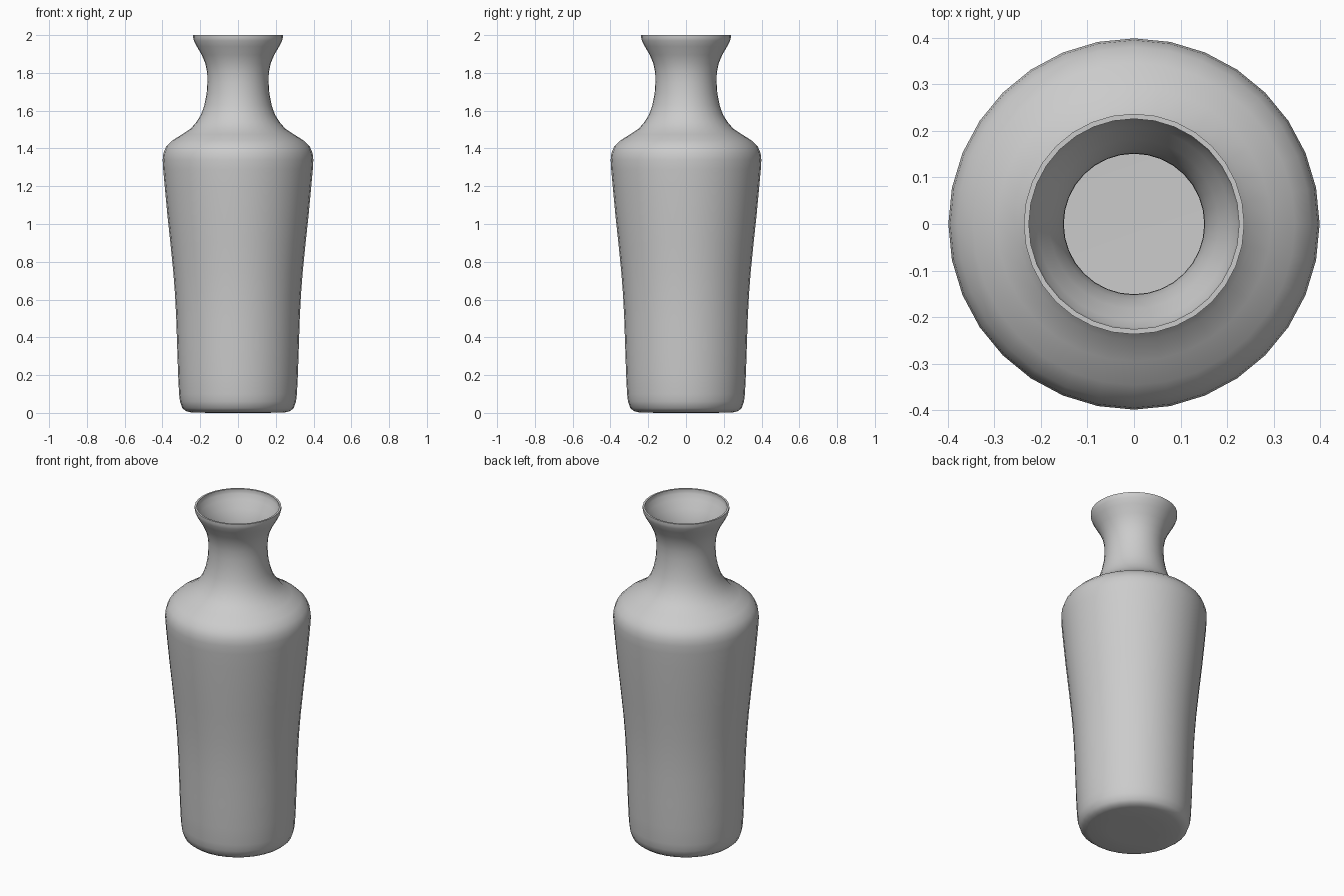
import bpy, bmesh, math

if "Cube" in bpy.data.objects:
    bpy.data.objects.remove(bpy.data.objects["Cube"])

# Outer profile as (radius, height), from base centre up to the lip
PROFILE = [(0, 0.0), (0.15, 0.0), (0.25, 0.003), (0.275, 0.009), (0.295, 0.025), (0.307, 0.06),
           (0.312, 0.10), (0.317, 0.20), (0.322, 0.35), (0.327, 0.50),
           (0.333, 0.62), (0.343, 0.75), (0.358, 0.90), (0.374, 1.05),
           (0.388, 1.20), (0.396, 1.29), (0.399, 1.34), (0.395, 1.375),
           (0.380, 1.41), (0.346, 1.443), (0.295, 1.475), (0.250, 1.505),
           (0.220, 1.54), (0.195, 1.58), (0.178, 1.63), (0.166, 1.69),
           (0.162, 1.75), (0.163, 1.80), (0.173, 1.85), (0.192, 1.895),
           (0.218, 1.94), (0.233, 1.97), (0.237, 1.985), (0.237, 2.0)]
SEGMENTS = 32

# Lathe the profile around z
bm = bmesh.new()
verts = [bm.verts.new((r, 0, z)) for r, z in PROFILE]
edges = [bm.edges.new(pair) for pair in zip(verts, verts[1:])]
bmesh.ops.spin(bm, geom=verts + edges, cent=(0, 0, 0), axis=(0, 0, 1),
               angle=2 * math.pi, steps=SEGMENTS)
bmesh.ops.remove_doubles(bm, verts=bm.verts, dist=0.0005)
bmesh.ops.recalc_face_normals(bm, faces=bm.faces)

# Make sure the base faces down, so the wall grows inwards
bm.normal_update()
base = min(bm.faces, key=lambda f: f.calc_center_median().z)
if base.normal.z > 0:
    bmesh.ops.reverse_faces(bm, faces=bm.faces)

mesh = bpy.data.meshes.new("vase")
bm.to_mesh(mesh)
bm.free()
vase = bpy.data.objects.new("vase", mesh)
bpy.context.collection.objects.link(vase)

# Thin wall
wall = vase.modifiers.new("wall", 'SOLIDIFY')
wall.thickness = 0.011
wall.offset = -1

bpy.context.view_layer.objects.active = vase
vase.select_set(True)
bpy.ops.object.modifier_apply(modifier=wall.name)
bpy.ops.object.shade_smooth_by_angle(angle=math.radians(40))
